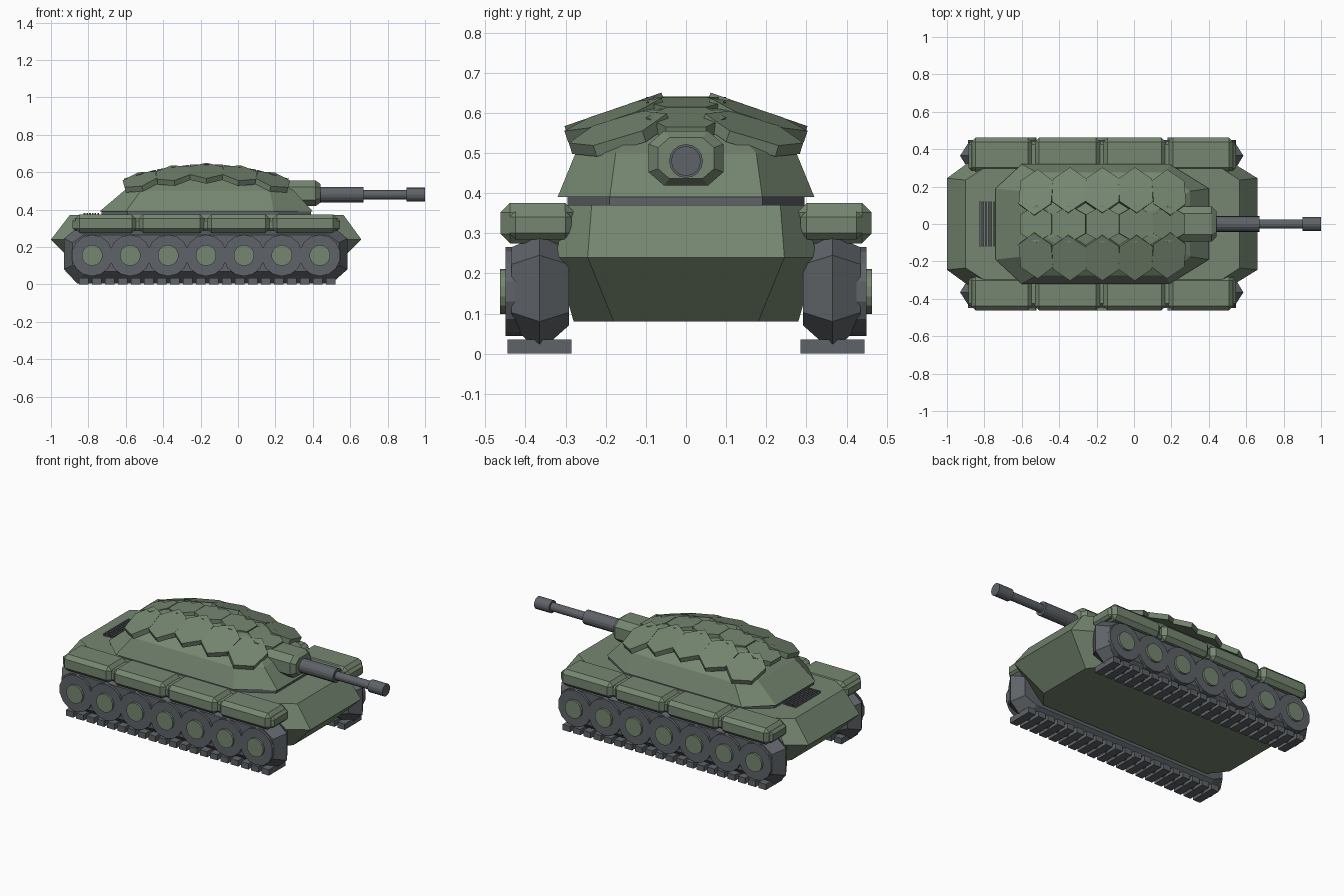
import bpy, bmesh, math
from mathutils import Matrix, Vector

cube = bpy.data.objects.get("Cube")
if cube:
    bpy.data.objects.remove(cube, do_unlink=True)


def material(name, rgb):
    m = bpy.data.materials.new(name)
    m.use_nodes = True
    m.diffuse_color = (*rgb, 1)
    m.node_tree.nodes["Principled BSDF"].inputs["Base Color"].default_value = (*rgb, 1)
    return m


GREEN = material("olive green", (0.18, 0.24, 0.165))
GREY = material("dark steel grey", (0.113, 0.124, 0.137))


def finish(name, bm, mat):
    bmesh.ops.recalc_face_normals(bm, faces=bm.faces)
    mesh = bpy.data.meshes.new(name)
    bm.to_mesh(mesh)
    bm.free()
    mesh.materials.append(mat)
    obj = bpy.data.objects.new(name, mesh)
    bpy.context.collection.objects.link(obj)
    return obj


def loft(name, rings, mat):
    """Skin a stack of equal-length point rings and cap both ends."""
    bm = bmesh.new()
    rows = [[bm.verts.new(p) for p in ring] for ring in rings]
    for a, b in zip(rows, rows[1:]):
        for i in range(len(a)):
            j = (i + 1) % len(a)
            bm.faces.new((a[i], a[j], b[j], b[i]))
    bm.faces.new(rows[0])
    bm.faces.new(rows[-1])
    return finish(name, bm, mat)


def plan(x0, x1, y_end, y_side, cut0, cut1, z):
    """Octagonal plan outline with chamfered corners at height z."""
    half = [(x0, y_end), (x0 + cut0, y_side), (x1 - cut1, y_side), (x1, y_end)]
    return [(x, y, z) for x, y in half] + [(x, -y, z) for x, y in reversed(half)]


def box(name, xs, ys, zs, mat, bevel=0):
    bm = bmesh.new()
    bmesh.ops.create_cube(bm, size=1)
    lo, hi = Vector((xs[0], ys[0], zs[0])), Vector((xs[1], ys[1], zs[1]))
    for v in bm.verts:
        v.co = [c + k * s for c, k, s in zip((lo + hi) / 2, v.co, hi - lo)]
    if bevel:
        bmesh.ops.bevel(bm, geom=bm.edges[:], offset=bevel, segments=1, affect='EDGES')
    return finish(name, bm, mat)


def cylinder(name, start, end, radius, mat, sides=16):
    a, b = Vector(start), Vector(end)
    bm = bmesh.new()
    bmesh.ops.create_cone(bm, cap_ends=True, segments=sides, radius1=radius, radius2=radius,
                          depth=(b - a).length)
    spin = (b - a).to_track_quat('Z', 'Y').to_matrix().to_4x4()
    bmesh.ops.transform(bm, matrix=Matrix.Translation((a + b) / 2) @ spin, verts=bm.verts)
    return finish(name, bm, mat)


# Hull
loft("hull", [plan(-0.84, 0.50, 0.18, 0.28, 0.08, 0.08, 0.08),
              plan(-1.00, 0.66, 0.245, 0.325, 0.11, 0.13, 0.24),
              plan(-0.90, 0.565, 0.235, 0.30, 0.10, 0.10, 0.37)], GREEN)

# Turret ring, turret shell
loft("turret_ring", [plan(-0.73, 0.39, 0.19, 0.295, 0.14, 0.18, z) for z in (0.36, 0.39)], GREY)
loft("turret", [plan(-0.74, 0.40, 0.19, 0.32, 0.14, 0.21, 0.39),
                plan(-0.61, 0.30, 0.175, 0.275, 0.09, 0.13, 0.50),
                plan(-0.46, 0.13, 0.08, 0.13, 0.08, 0.08, 0.605),
                plan(-0.32, -0.02, 0.03, 0.04, 0.05, 0.05, 0.62)], GREEN)


# Overlapping hexagonal armour plates following the dome
def armour_plate(name, x, y, rx, ry):
    dx = x + 0.17
    normal = Vector((0.8 * dx, 1.9 * y, 1)).normalized()
    centre = Vector((x, y, 0.64 - 0.4 * dx * dx - 0.95 * y * y))
    u = Vector((1, 0, -0.8 * dx)).normalized()
    v = normal.cross(u)
    rings = []
    for depth in (-0.03, 0):
        rings.append([centre + normal * depth
                      + u * rx * math.sin(k * math.pi / 3) + v * ry * math.cos(k * math.pi / 3)
                      for k in range(6)])
    loft(name, rings, GREEN)


for col in range(5):
    x = -0.525 + 0.178 * col
    armour_plate("armour_plate_centre", x, 0, 0.102, 0.10)
    for side in (-1, 1):
        armour_plate("armour_plate_side", x, side * (0.17 + 0.012 * (0 < col < 4)), 0.104, 0.128)


# Gun mantlet and barrel
def mantlet_ring(x, s):
    quarter = [(0.093, 0.035), (0.055, 0.068)]
    pts = quarter + [(-y, z) for y, z in reversed(quarter)]
    pts += [(-y, -z) for y, z in pts]
    return [(x, y * s, 0.487 + z * s) for y, z in pts]


loft("gun_mantlet", [mantlet_ring(0.15, 1), mantlet_ring(0.415, 1), mantlet_ring(0.44, 0.75)], GREEN)
for name, x0, x1, r in (("barrel_sleeve", 0.43, 0.67, 0.042), ("barrel", 0.66, 0.92, 0.025),
                        ("muzzle", 0.90, 1.0, 0.037)):
    cylinder(name, (x0, 0, 0.48), (x1, 0, 0.48), r, GREY)

# Engine grille
for i in range(6):
    x = -0.825 + 0.0145 * i
    box("grille_slat", (x, x + 0.009), (-0.12, 0.12), (0.36, 0.383), GREY)


# Running gear
def track_profile(y, inset, z0, z1):
    x0, x1, low, high = -0.93 + inset, 0.585 - inset, 0.08 + inset * 0.5, 0.245 - inset * 0.5
    return [(x0, y, low), (x0 + 0.07, y, z0), (x1 - 0.085, y, z0), (x1, y, low),
            (x1, y, high), (x1 - 0.06, y, z1), (x0 + 0.06, y, z1), (x0, y, high)]


for side in (-1, 1):
    loft("track_body", [track_profile(side * 0.292, 0.045, 0.07, 0.265),
                        track_profile(side * 0.365, 0, 0.005, 0.295),
                        track_profile(side * 0.435, 0.045, 0.07, 0.265)], GREY)
    for i in range(7):
        x = -0.78 + 0.203 * i
        cylinder("road_wheel", (x, side * 0.40, 0.155), (x, side * 0.45, 0.155), 0.111, GREY, 14)
        cylinder("wheel_hub", (x, side * 0.44, 0.155), (x, side * 0.463, 0.155), 0.056, GREEN, 14)
    for i in range(20):
        x = -0.85 + 0.0695 * i
        box("track_pad", (x, x + 0.05), sorted((side * 0.285, side * 0.445)), (0, 0.035), GREY)
    # Segmented fenders over a slimmer core
    box("fender_core", (-0.885, 0.545), sorted((side * 0.285, side * 0.44)), (0.285, 0.355), GREEN, 0.015)
    for x0, x1 in ((-0.87, -0.545), (-0.53, -0.18), (-0.165, 0.17), (0.185, 0.53)):
        box("fender_segment", (x0, x1), sorted((side * 0.278, side * 0.462)), (0.275, 0.375), GREEN, 0.023)
